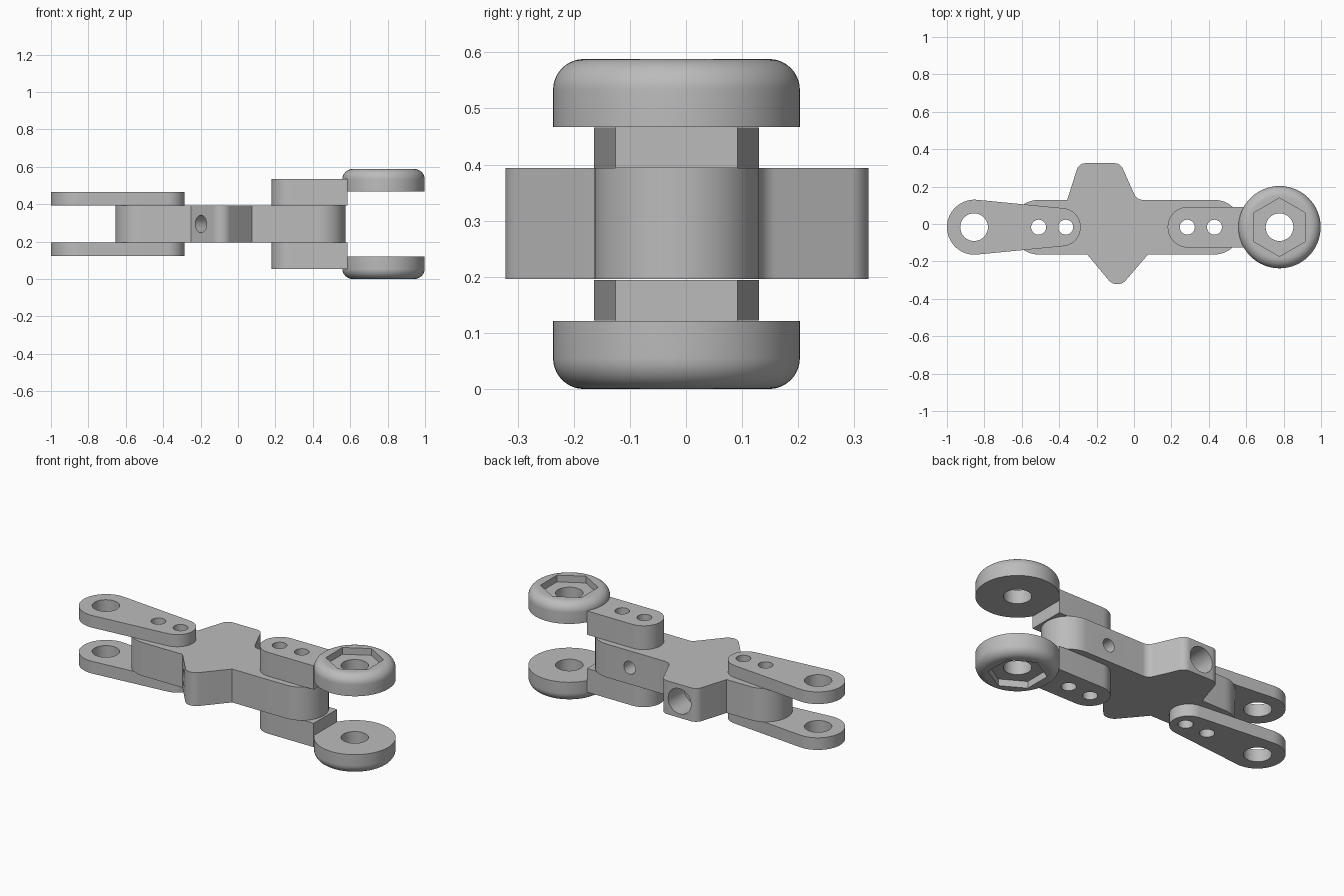
import bpy, bmesh
from math import pi, cos, sin, tan, acos, atan2
from mathutils import Matrix, Vector

if "Cube" in bpy.data.objects:
    bpy.data.objects.remove(bpy.data.objects["Cube"])

CY = -0.017          # centre line of the link
MID = 0.294          # mirror plane height
LOW, HIGH = 0.196, 0.394

grey = bpy.data.materials.new("plain grey")
grey.use_nodes = True
grey.diffuse_color = (0.5, 0.5, 0.5, 1)
grey.node_tree.nodes["Principled BSDF"].inputs["Base Color"].default_value = (0.5, 0.5, 0.5, 1)


def add_object(name, bm):
    bmesh.ops.recalc_face_normals(bm, faces=bm.faces)
    mesh = bpy.data.meshes.new(name)
    bm.to_mesh(mesh)
    bm.free()
    mesh.materials.append(grey)
    obj = bpy.data.objects.new(name, mesh)
    bpy.context.collection.objects.link(obj)
    return obj


def arc(cx, cy, r, a0, a1, n=16):
    return [(cx + r * cos(a0 + (a1 - a0) * i / n), cy + r * sin(a0 + (a1 - a0) * i / n))
            for i in range(n + 1)]


def rounded(corners):
    """Outline from (x, y, radius) corners, each turned into a fillet."""
    out = []
    for i, (x, y, r) in enumerate(corners):
        p = Vector((x, y))
        if r == 0:
            out.append((x, y))
            continue
        a = (Vector(corners[i - 1][:2]) - p).normalized()
        b = (Vector(corners[(i + 1) % len(corners)][:2]) - p).normalized()
        half = acos(a.dot(b)) / 2
        c = p + (a + b).normalized() * (r / sin(half))
        s, e = p + a * (r / tan(half)) - c, p + b * (r / tan(half)) - c
        a0 = atan2(s.y, s.x)
        turn = (atan2(e.y, e.x) - a0 + pi) % (2 * pi) - pi
        out += arc(c.x, c.y, r, a0, a0 + turn, 12)
    return out


def prism(name, outline, z0, z1):
    bm = bmesh.new()
    face = bm.faces.new([bm.verts.new((x, y, z0)) for x, y in outline])
    top = bmesh.ops.extrude_face_region(bm, geom=[face])["geom"]
    bmesh.ops.translate(bm, vec=(0, 0, z1 - z0),
                        verts=[v for v in top if isinstance(v, bmesh.types.BMVert)])
    bmesh.ops.remove_doubles(bm, verts=bm.verts, dist=0.0001)
    return add_object(name, bm)


def rod(centre, r, length, axis=(0, 0, 1), sides=40):
    bm = bmesh.new()
    turn = Vector((0, 0, 1)).rotation_difference(Vector(axis)).to_matrix().to_4x4()
    bmesh.ops.create_cone(bm, cap_ends=True, segments=sides, radius1=r, radius2=r,
                          depth=length, matrix=Matrix.Translation(centre) @ turn)
    return add_object("cutter", bm)


def cut(obj, *cutters):
    """Subtract the cutters, then remove them."""
    for c in cutters:
        mod = obj.modifiers.new("cut", "BOOLEAN")
        mod.operation, mod.solver, mod.object = "DIFFERENCE", "EXACT", c
        bpy.context.view_layer.objects.active = obj
        bpy.ops.object.modifier_apply(modifier=mod.name)
        bpy.data.objects.remove(c)


def pin_holes(*xs, r=0.04):
    return [rod((x, CY, MID), r, 2) for x in xs]


def mirror_below(obj, name):
    mesh = obj.data.copy()
    mesh.transform(Matrix.Translation((0, 0, 2 * MID)) @ Matrix.Diagonal((1, 1, -1, 1)))
    mesh.flip_normals()
    twin = bpy.data.objects.new(name, mesh)
    bpy.context.collection.objects.link(twin)
    return twin


# Central body: round-ended bar with a blunt lug behind and a pointed one in front
R = 0.146
body = prism("central_body", rounded([
    (-0.655, CY - R, R - 0.001), (-0.25, CY - R, 0), (-0.09, -0.355, 0.06),
    (0.075, CY - R, 0), (0.575, CY - R, R - 0.001), (0.575, CY + R, R - 0.001),
    (0.015, CY + R, 0.05), (-0.073, 0.325, 0.05), (-0.295, 0.325, 0.05),
    (-0.357, CY + R, 0), (-0.655, CY + R, R - 0.001)]), LOW, HIGH)
slope = Vector((-0.79, -0.62, 0)).normalized()
cut(body, *pin_holes(-0.51, -0.365, 0.285, 0.43),
    rod((-0.185, 0.325, MID), 0.075, 0.3, (0, 1, 0)),       # rear lug bore
    rod((0.28, CY + R, MID), 0.038, 0.2, (0, 1, 0)),        # small side bore
    rod(Vector((-0.198, -0.225, MID)), 0.047, 0.24, slope))  # front lug bore

# Tapered arms: hull of a large and a small circle
big, small = (-0.853, 0.147), (-0.387, 0.102)
lean = acos((big[1] - small[1]) / (small[0] - big[0]))
upper_arm = prism("upper_tapered_arm",
                  arc(big[0], CY, big[1], lean, 2 * pi - lean, 40)
                  + arc(small[0], CY, small[1], -lean, lean, 24), HIGH, 0.466)
cut(upper_arm, *pin_holes(-0.51, -0.365), *pin_holes(-0.855, r=0.074))

# Thick roller brackets
bracket = prism("upper_bracket", rounded([
    (0.18, CY - 0.109, 0.108), (0.585, CY - 0.109, 0), (0.585, CY + 0.109, 0),
    (0.18, CY + 0.109, 0.108)]), HIGH, 0.535)
cut(bracket, *pin_holes(0.285, 0.43))

# Rollers: turned disc with rounded outer rim, hex recess and bore
RX, RR, Z0, Z1, RIM = 0.778, 0.22, 0.467, 0.588, 0.055
profile = [(0, Z0), (RR, Z0)] + arc(RR - RIM, Z1 - RIM, RIM, 0, pi / 2, 10) + [(0, Z1)]
bm = bmesh.new()
verts = [bm.verts.new((RX + r, CY, z)) for r, z in profile]
edges = [bm.edges.new(pair) for pair in zip(verts, verts[1:])]
bmesh.ops.spin(bm, geom=verts + edges, cent=(RX, CY, 0), axis=(0, 0, 1),
               angle=2 * pi, steps=64)
bmesh.ops.remove_doubles(bm, verts=bm.verts, dist=0.0001)
roller = add_object("upper_roller", bm)
cut(roller, rod((RX, CY, Z1), 0.156, 0.08, sides=6), *pin_holes(RX, r=0.074))

# Lower twins and shading
parts = [body, upper_arm, bracket, roller]
for part in parts[1:]:
    parts.append(mirror_below(part, part.name.replace("upper", "lower")))
bpy.ops.object.select_all(action="DESELECT")
for part in parts:
    part.select_set(True)
bpy.context.view_layer.objects.active = body
bpy.ops.object.shade_smooth_by_angle(angle=0.5)
